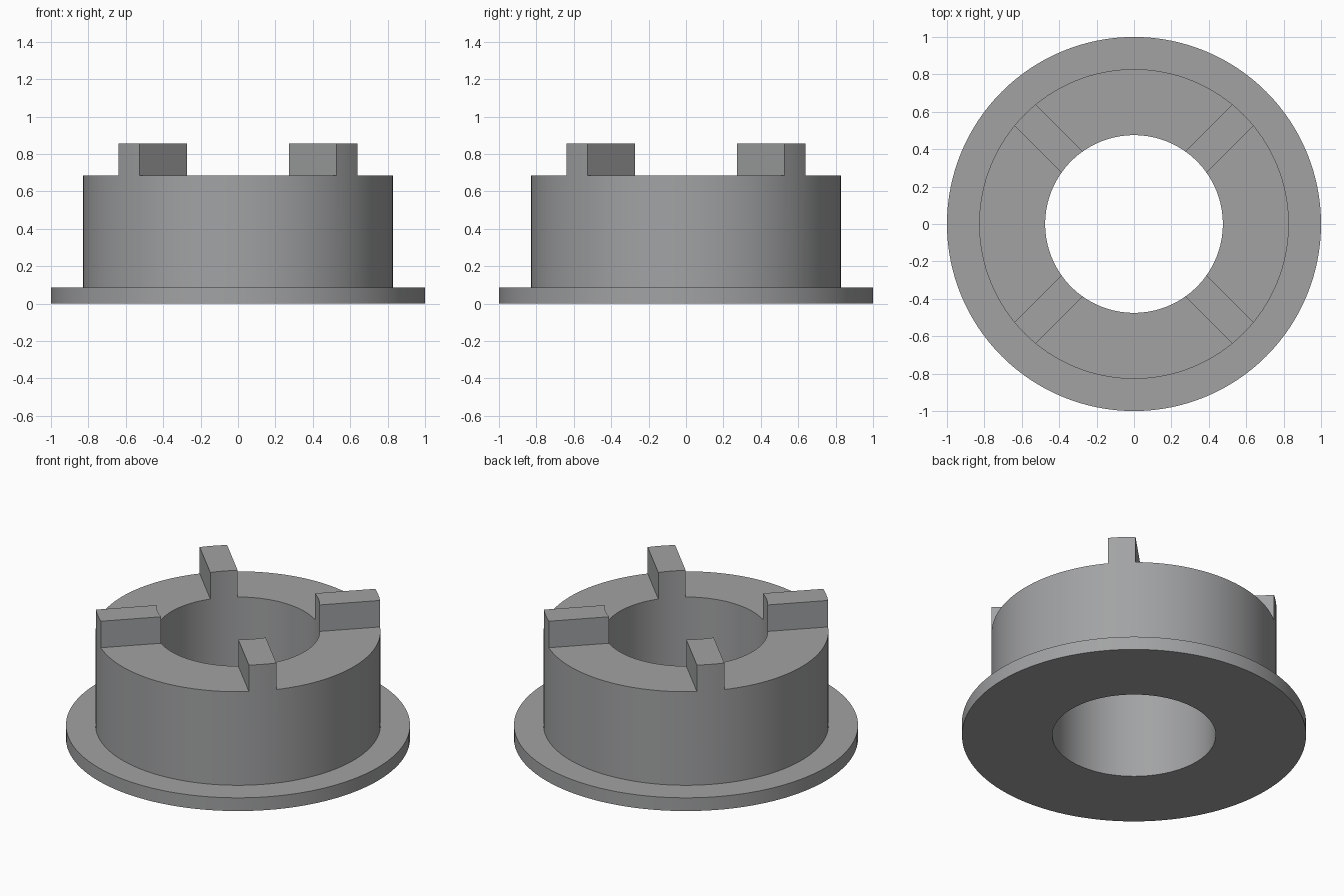
import bpy, bmesh, math
from mathutils import Matrix, Vector

if "Cube" in bpy.data.objects:
    bpy.data.objects.remove(bpy.data.objects["Cube"])

SEGMENTS = 128
BORE, HUB, FLANGE = 0.475, 0.828, 1.0
FLANGE_TOP, HUB_TOP, LUG_TOP = 0.085, 0.685, 0.855
LUG_HALF = 0.081


def mesh_object(name, bm):
    bmesh.ops.recalc_face_normals(bm, faces=bm.faces[:])
    mesh = bpy.data.meshes.new(name)
    bm.to_mesh(mesh)
    bm.free()
    obj = bpy.data.objects.new(name, mesh)
    bpy.context.collection.objects.link(obj)
    return obj


# Flanged collar: closed profile turned around z, full height including the lugs
profile = [(BORE, 0), (FLANGE, 0), (FLANGE, FLANGE_TOP),
           (HUB, FLANGE_TOP), (HUB, LUG_TOP), (BORE, LUG_TOP)]
bm = bmesh.new()
rings = []
for i in range(SEGMENTS):
    a = 2 * math.pi * i / SEGMENTS
    rings.append([bm.verts.new((r * math.cos(a), r * math.sin(a), z)) for r, z in profile])
for i in range(SEGMENTS):
    a, b = rings[i], rings[(i + 1) % SEGMENTS]
    for j in range(len(profile)):
        k = (j + 1) % len(profile)
        bm.faces.new((a[j], b[j], b[k], a[k]))
collar = mesh_object("flanged_collar", bm)

# Four quadrant blocks that cut the top away, leaving four diagonal lugs
bm = bmesh.new()
size = 1.2
for q in range(4):
    move = Matrix.Translation((LUG_HALF + size / 2, LUG_HALF + size / 2, HUB_TOP + 0.25))
    turn = Matrix.Rotation(math.radians(45 + 90 * q), 4, 'Z')
    bmesh.ops.create_cube(bm, size=1, matrix=turn @ move @ Matrix.Diagonal((size, size, 0.5, 1)))
cutter = mesh_object("lug_gap_cutter", bm)
cutter.hide_render = True

cut = collar.modifiers.new("lug_gaps", 'BOOLEAN')
cut.operation = 'DIFFERENCE'
cut.solver = 'EXACT'
cut.object = cutter
bpy.context.view_layer.objects.active = collar
collar.select_set(True)
bpy.ops.object.modifier_apply(modifier=cut.name)
bpy.data.objects.remove(cutter)

# Plain grey metal, smooth round walls with sharp rims
grey = bpy.data.materials.new("grey_metal")
grey.diffuse_color = (0.36, 0.365, 0.37, 1)
grey.use_nodes = True
grey.node_tree.nodes["Principled BSDF"].inputs["Base Color"].default_value = grey.diffuse_color
collar.data.materials.clear()
collar.data.materials.append(grey)
bpy.ops.object.shade_smooth_by_angle(angle=math.radians(30))
